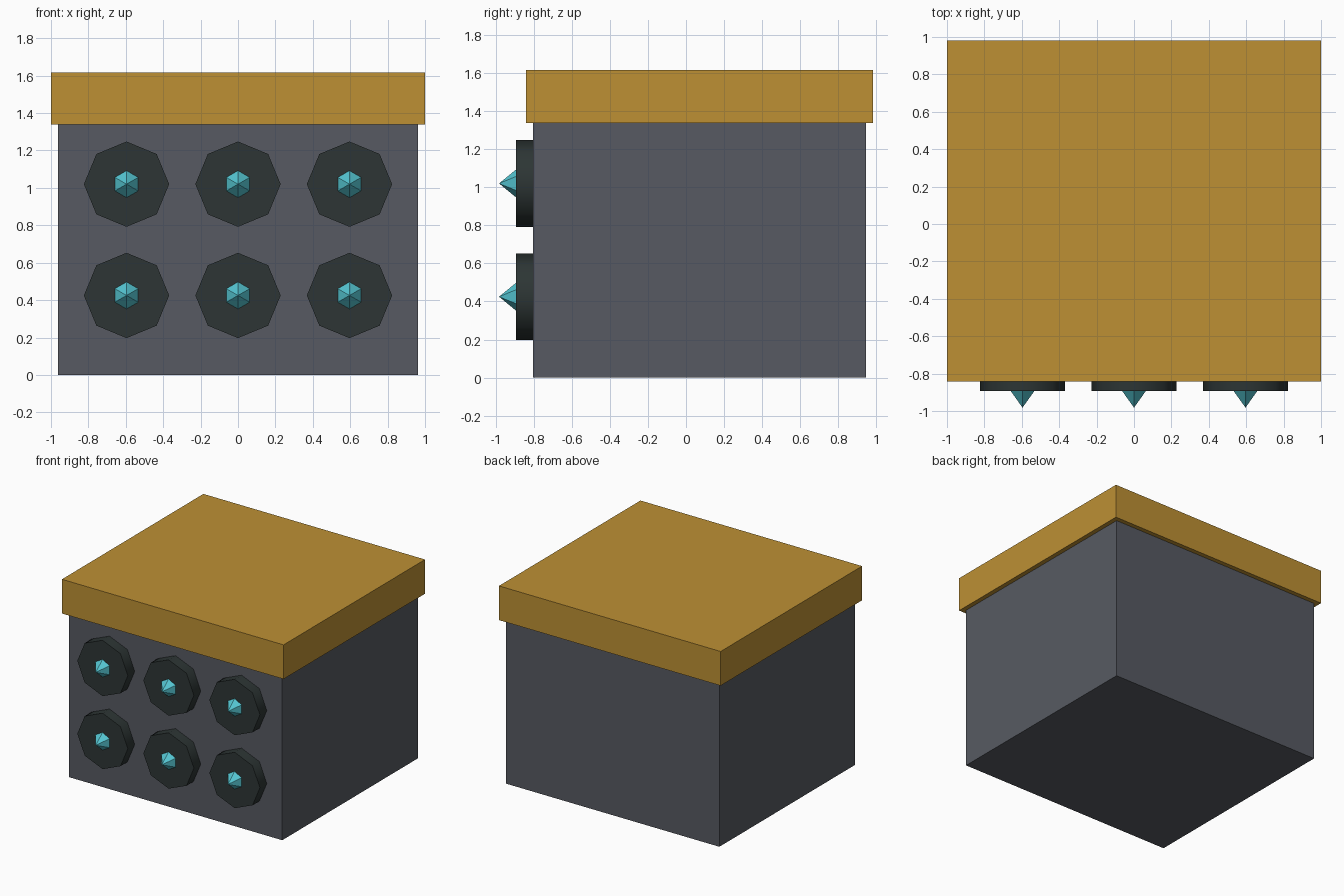
import bpy
from math import radians

cube = bpy.data.objects.get("Cube")
if cube:
    bpy.data.objects.remove(cube, do_unlink=True)


def material(name, rgb):
    m = bpy.data.materials.new(name)
    m.use_nodes = True
    colour = (*rgb, 1)
    m.diffuse_color = colour
    m.node_tree.nodes["Principled BSDF"].inputs["Base Color"].default_value = colour
    return m


ochre = material("ochre", (0.51, 0.28, 0.034))
grey = material("slate grey", (0.095, 0.102, 0.122))
dark = material("dark green grey", (0.026, 0.036, 0.035))
cyan = material("cyan", (0.09, 0.56, 0.64))


def finish(name, mat):
    ob = bpy.context.object
    ob.name = name
    ob.data.materials.append(mat)
    return ob


def box(name, mat, low, high):
    centre = [(a + b) / 2 for a, b in zip(low, high)]
    bpy.ops.mesh.primitive_cube_add(size=1, location=centre)
    ob = finish(name, mat)
    ob.scale = [b - a for a, b in zip(low, high)]
    bpy.ops.object.transform_apply(location=False, rotation=False)


def forward_cone(name, mat, sides, base, tip, x, z, back, front):
    # Axis points to the front, one corner at the top
    bpy.ops.mesh.primitive_cone_add(
        vertices=sides, radius1=base, radius2=tip, depth=back - front,
        location=(x, (back + front) / 2, z), rotation=(radians(90), 0, 0))
    return finish(name, mat)


# Cabinet and overhanging lid
box("body", grey, (-0.963, -0.805, 0), (0.963, 0.945, 1.34))
box("lid", ochre, (-1, -0.841, 1.338), (1, 0.982, 1.617))

# Two rows of three round pads, each with a pointed stud
for row, z in (("lower", 0.425), ("upper", 1.02)):
    for side, x in (("right", -0.596), ("middle", 0), ("left", 0.596)):
        forward_cone(f"{row}_{side}_pad", dark, 8, 0.228, 0.228, x, z, -0.79, -0.894)
        bpy.ops.object.shade_smooth_by_angle(angle=radians(50))
        forward_cone(f"{row}_{side}_stud", cyan, 6, 0.073, 0, x, z, -0.893, -0.982)
